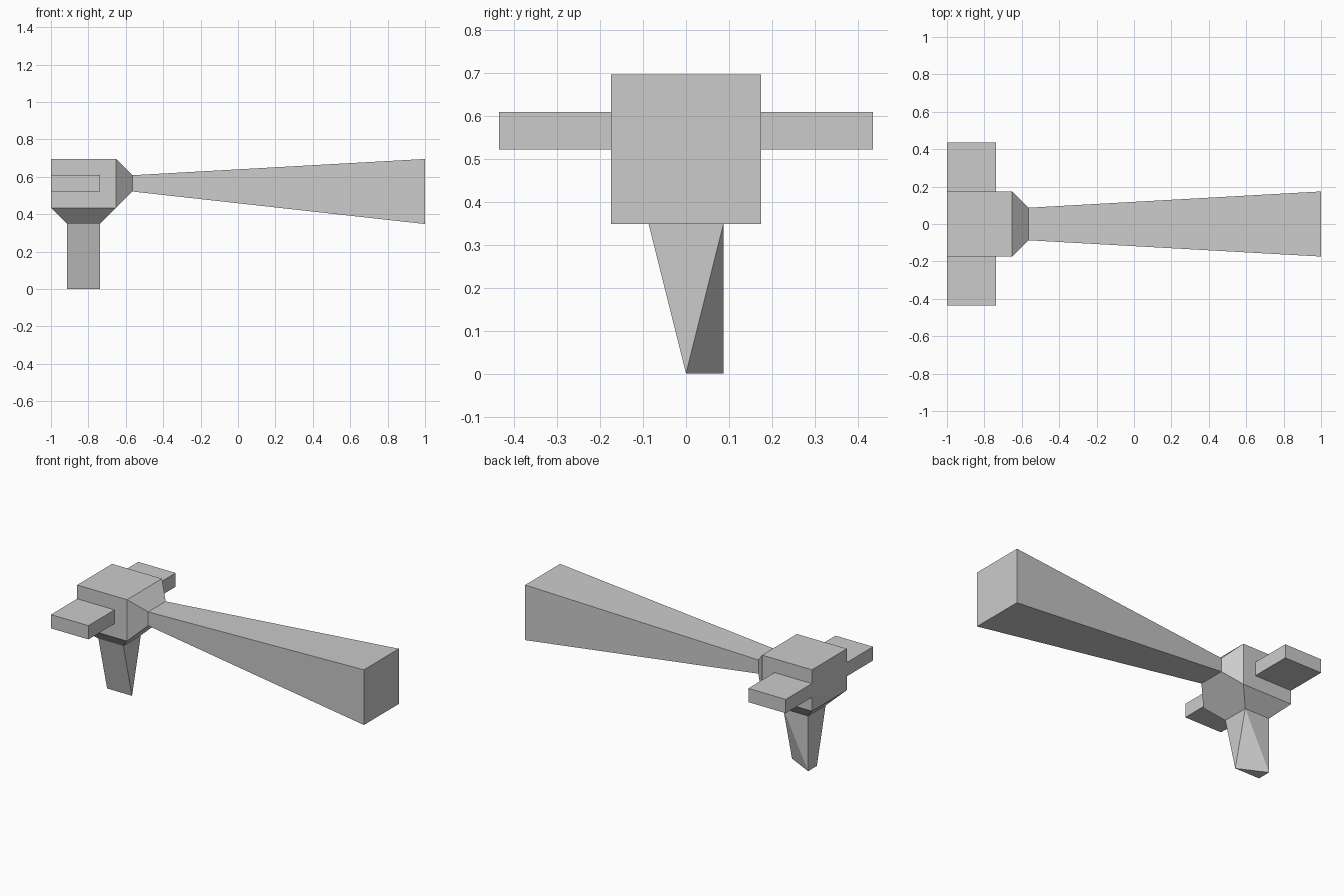
import bpy
import bmesh

old = bpy.data.objects.get("Cube")
if old:
    bpy.data.objects.remove(old, do_unlink=True)

U = 2 / 23  # grid module: every size is a whole number of these

grey = bpy.data.materials.new("plain_grey")
grey.use_nodes = True
COLOUR = (0.6, 0.6, 0.6, 1)
grey.diffuse_color = COLOUR
grey.node_tree.nodes["Principled BSDF"].inputs["Base Color"].default_value = COLOUR


def finish(name, bm):
    """Scale from modules, centre along x and store the mesh as an object."""
    bmesh.ops.recalc_face_normals(bm, faces=bm.faces)
    for v in bm.verts:
        v.co *= U
        v.co.x -= 1
    mesh = bpy.data.meshes.new(name)
    bm.to_mesh(mesh)
    bm.free()
    mesh.materials.append(grey)
    obj = bpy.data.objects.new(name, mesh)
    bpy.context.collection.objects.link(obj)
    return obj


def loft(name, rings, caps=(True, True)):
    """Skin a row of four-cornered rings, with optional end caps."""
    bm = bmesh.new()
    loops = [[bm.verts.new(p) for p in ring] for ring in rings]
    for a, b in zip(loops, loops[1:]):
        for i in range(4):
            j = (i + 1) % 4
            bm.faces.new((a[i], a[j], b[j], b[i]))
    for loop, cap in zip((loops[0], loops[-1]), caps):
        if cap:
            bm.faces.new(loop)
    return finish(name, bm)


def x_ring(x, half_y, low, high):
    return [(x, -half_y, low), (x, half_y, low), (x, half_y, high), (x, -half_y, high)]


def z_ring(z, x0, x1, half_y):
    return [(x0, -half_y, z), (x1, -half_y, z), (x1, half_y, z), (x0, half_y, z)]


# Blocky body, pinched neck and long flaring beam
loft("body", [x_ring(0, 2, 5, 8), x_ring(4, 2, 5, 8), x_ring(5, 1, 6, 7)], (True, False))
loft("flared_beam", [x_ring(5, 1, 6, 7), x_ring(23, 2, 4, 8)], (False, True))

# Bevelled underside
loft("underside", [z_ring(5, 0, 4, 2), z_ring(4, 1, 3, 1)], (False, True))

# Side arms
for name, side in (("right_arm", -1), ("left_arm", 1)):
    arm = [[(x, side * y, z) for x, z in ((0, 6), (3, 6), (3, 7), (0, 7))] for y in (2, 5)]
    loft(name, arm, (False, True))

# Leg: square top narrowing to a three-cornered foot
bm = bmesh.new()
a, b, c, d = [bm.verts.new(p) for p in z_ring(4, 1, 3, 1)]
foot_a, foot_b, foot_d = [bm.verts.new(p) for p in ((1, 0, 0), (3, 0, 0), (1, 1, 0))]
for face in ((a, b, foot_b, foot_a), (b, c, foot_b), (c, foot_d, foot_b),
             (c, d, foot_d), (d, a, foot_a, foot_d), (foot_a, foot_b, foot_d)):
    bm.faces.new(face)
finish("leg", bm)
